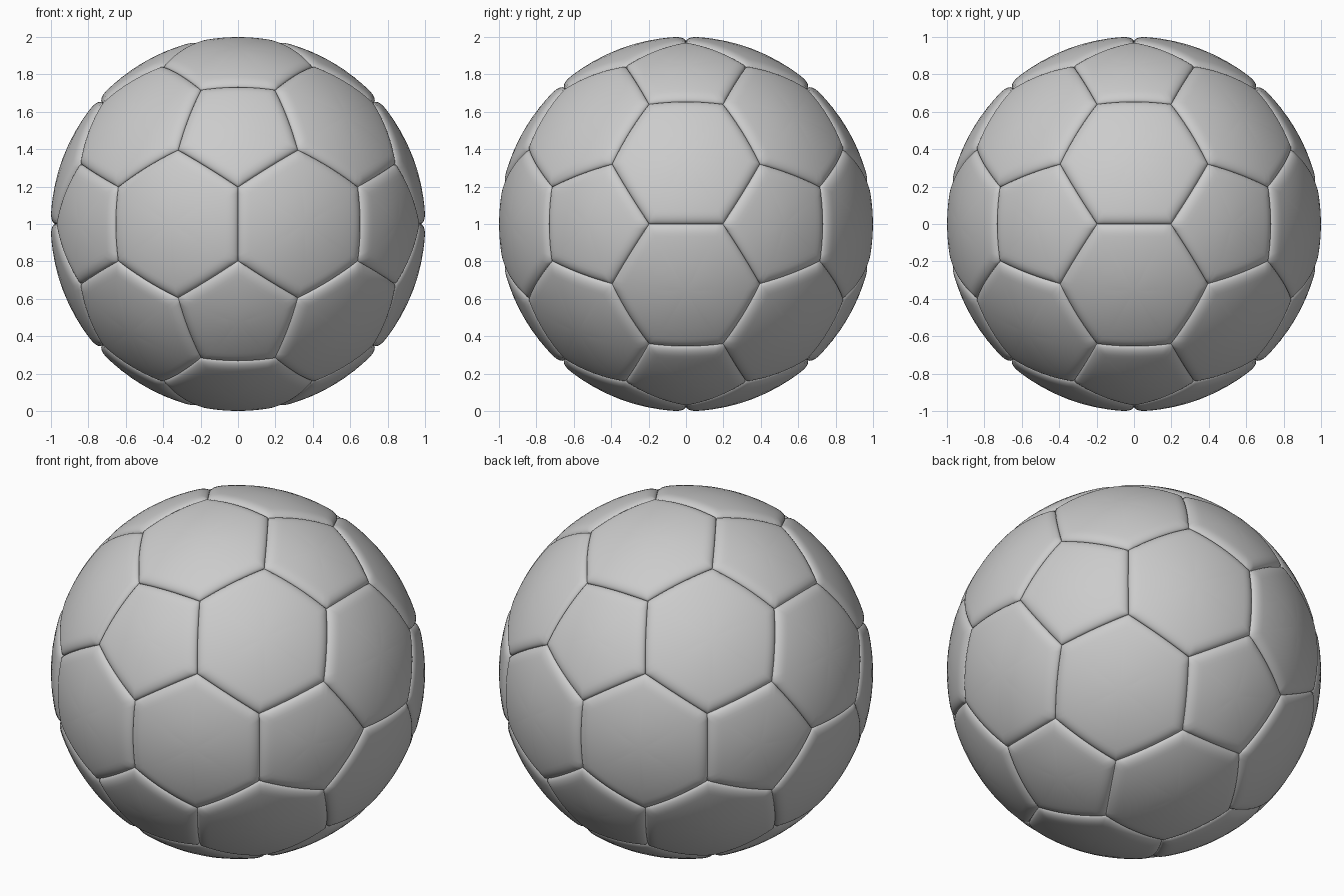
import bpy, bmesh
from math import sqrt, atan2, asin
from itertools import combinations
from mathutils import Vector

if "Cube" in bpy.data.objects:
    bpy.data.objects.remove(bpy.data.objects["Cube"])

R = 1.001       # outer radius of the puffed panels
DEPTH = 0.026   # seam groove depth
BAND = 0.06     # width of the rounded panel rim
SEG = 12        # segments along each panel side
RINGS = [0.2, 0.4, 0.6, 0.72, 0.80, 0.85, 0.89, 0.92, 0.945, 0.965, 0.98, 0.99, 0.996, 1.0]

# Icosahedron corners: pentagons sit on corners, hexagons on faces
phi = (1 + sqrt(5)) / 2
ico = []
for s in (-1, 1):
    for t in (-1, 1):
        ico += [Vector((0, s * phi, t)), Vector((s, 0, t * phi)), Vector((s * phi, t, 0))]


def near(a, b):
    return 1.9 < (a - b).length < 2.1


def ordered(points):
    """Sort corner points counter-clockwise around their outward centre."""
    c = sum(points, Vector()) / len(points)
    n = c.normalized()
    u = (points[0] - c).normalized()
    v = n.cross(u)
    return sorted(points, key=lambda p: atan2((p - c).dot(v), (p - c).dot(u)))


def cut(a, b):
    return ((2 * a + b) / 3).normalized()


pentagons = [ordered([cut(a, b) for b in ico if near(a, b)]) for a in ico]
hexagons = [ordered([cut(p, q) for p in tri for q in tri if p is not q])
            for tri in combinations(ico, 3)
            if all(near(p, q) for p, q in combinations(tri, 2))]


def add_panel(bm, corners):
    """One puffed panel: concentric rings whose rim rolls down into the seam."""
    k = len(corners)
    centre = sum(corners, Vector()) / k
    planes = [corners[i].cross(corners[(i + 1) % k]).normalized() for i in range(k)]

    def place(p):
        p = p.normalized()
        d = max(0.0, min(asin(p.dot(n)) for n in planes))
        x = max(0.0, 1 - d / BAND)
        drop = 1 - sqrt(max(0.0, 1 - x * x))
        return bm.verts.new(p * (R - DEPTH * drop) + Vector((0, 0, 1)))

    rim = [corners[i].lerp(corners[(i + 1) % k], j / SEG) for i in range(k) for j in range(SEG)]
    hub = place(centre)
    prev = None
    m = len(rim)
    for t in RINGS:
        ring = [place(centre.lerp(p, t)) for p in rim]
        for i in range(m):
            j = (i + 1) % m
            if prev is None:
                bm.faces.new((hub, ring[i], ring[j]))
            else:
                bm.faces.new((prev[i], ring[i], ring[j], prev[j]))
        prev = ring


def build(name, panels):
    bm = bmesh.new()
    for corners in panels:
        add_panel(bm, corners)
    for f in bm.faces:
        f.smooth = True
    mesh = bpy.data.meshes.new(name)
    bm.to_mesh(mesh)
    bm.free()
    obj = bpy.data.objects.new(name, mesh)
    bpy.context.collection.objects.link(obj)


# Ball panels
build("pentagon_panels", pentagons)
build("hexagon_panels", hexagons)
